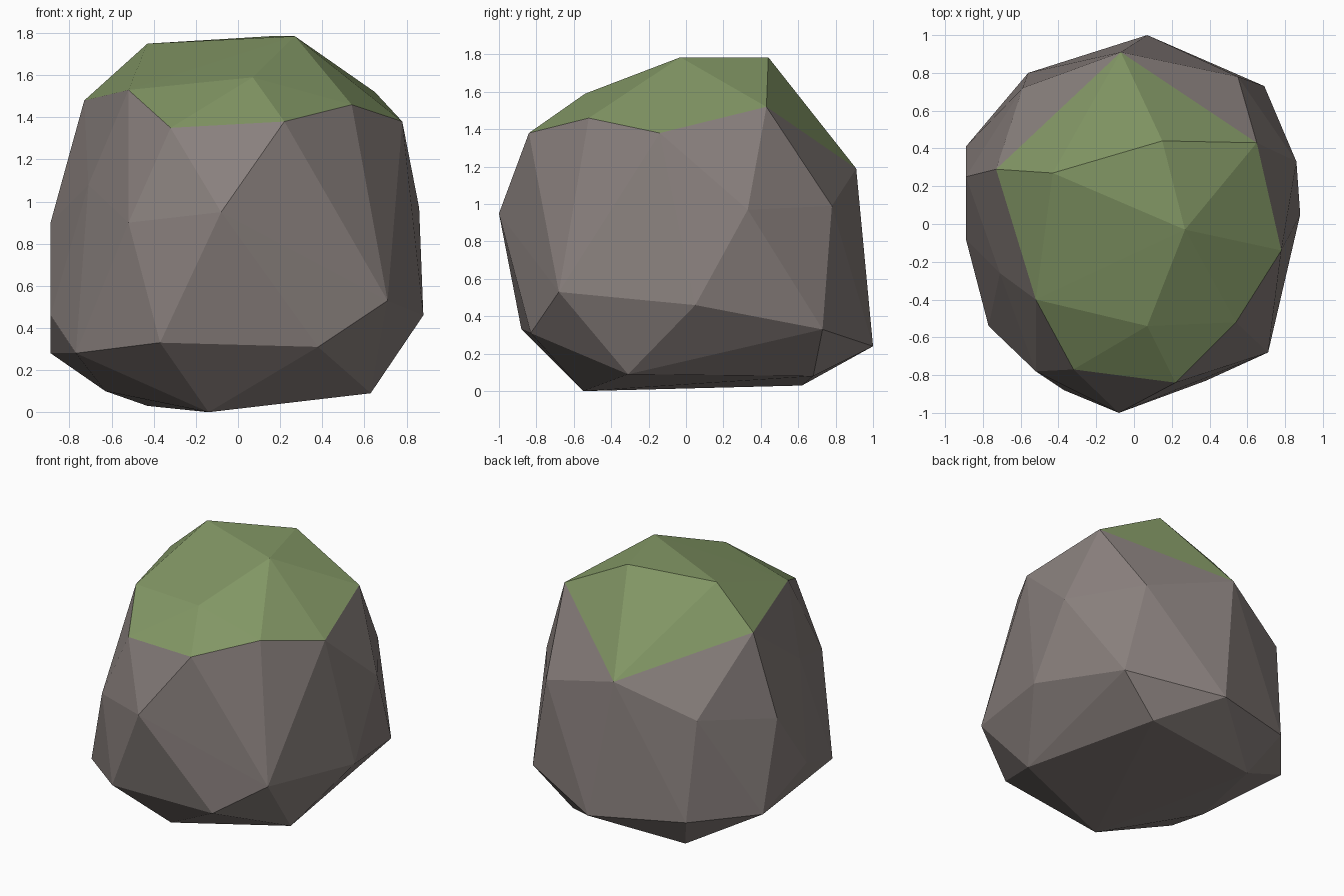
import bpy
import bmesh

# Remove the default object
default_cube = bpy.data.objects.get("Cube")
if default_cube:
    bpy.data.objects.remove(default_cube, do_unlink=True)


def flat_material(name, color):
    material = bpy.data.materials.new(name)
    material.use_nodes = True
    material.diffuse_color = color
    shader = material.node_tree.nodes["Principled BSDF"]
    shader.inputs["Base Color"].default_value = color
    shader.inputs["Roughness"].default_value = 1
    return material


stone = flat_material("warm grey stone", (.25, .215, .205, 1))
moss = flat_material("moss green", (.225, .31, .13, 1))

# Corners of the mossy cap: the crown, then its rim
crown = [(-.43, .27, 1.75), (.27, -.03, 1.785), (.15, .44, 1.785), (.07, -.54, 1.59)]
rim = [(.65, .43, 1.52), (.78, -.14, 1.38), (.54, -.52, 1.46), (.22, -.84, 1.38),
       (-.32, -.77, 1.35), (-.52, -.4, 1.53), (-.73, .29, 1.48), (-.07, .91, 1.19)]

# Corners of the bare stone: waist, lower flare and underside
waist = [(-.52, -.78, .9), (-.08, -1, .95), (.86, .33, .97), (.55, .78, .99),
         (-.59, .72, .98), (-.89, .25, .9), (-.71, -.26, 1.08)]
flare = [(-.77, -.54, .28), (-.37, -.88, .33), (.38, -.83, .31), (.71, -.68, .53),
         (.88, .05, .46), (.69, .73, .33), (.07, 1, .24), (-.56, .8, .28),
         (-.89, .41, .28), (-.89, -.08, .46)]
underside = [(-.14, -.55, 0), (.63, -.31, .09), (.41, .68, .08), (-.43, .62, .03),
             (-.63, -.06, .1)]

# Wrap the corners in one faceted boulder
bm = bmesh.new()
cap_corners = {bm.verts.new(point) for point in crown + rim}
for point in waist + flare + underside:
    bm.verts.new(point)
bmesh.ops.convex_hull(bm, input=list(bm.verts))
loose = [vert for vert in bm.verts if not vert.link_faces]
cap_corners -= set(loose)
bmesh.ops.delete(bm, geom=loose, context="VERTS")
bmesh.ops.recalc_face_normals(bm, faces=list(bm.faces))

# Moss covers the faces lying wholly within the cap
for face in bm.faces:
    face.smooth = False
    face.material_index = int(all(vert in cap_corners for vert in face.verts))

mesh = bpy.data.meshes.new("mossy_boulder")
bm.to_mesh(mesh)
bm.free()
mesh.materials.append(stone)
mesh.materials.append(moss)
boulder = bpy.data.objects.new("mossy_boulder", mesh)
bpy.context.collection.objects.link(boulder)
